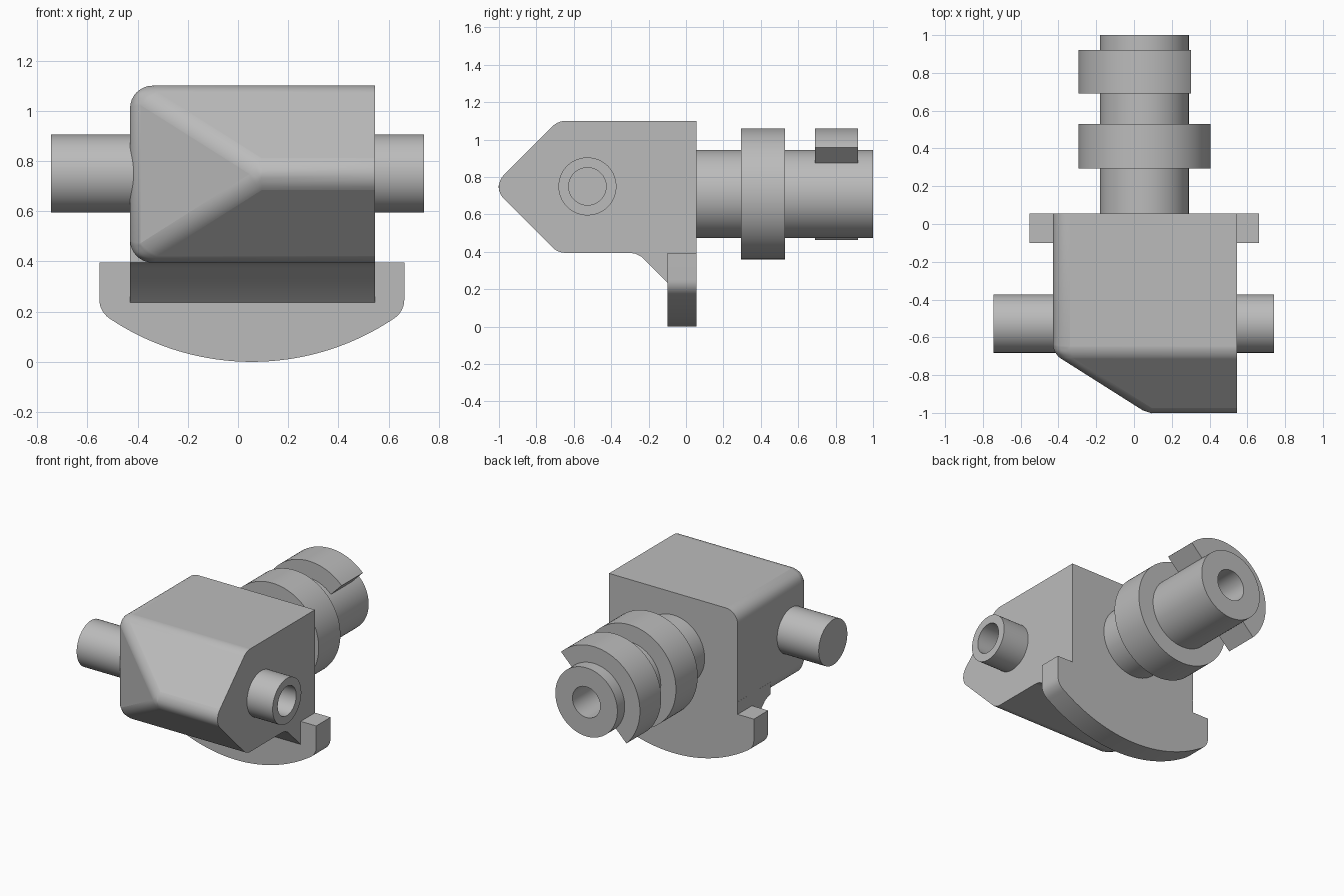
import bpy, bmesh, math
from mathutils import Vector, Matrix

if "Cube" in bpy.data.objects:
    bpy.data.objects.remove(bpy.data.objects["Cube"])

grey = bpy.data.materials.new("plain grey")
grey.use_nodes = True
GREY = (0.5, 0.5, 0.5, 1)
grey.diffuse_color = GREY
grey.node_tree.nodes["Principled BSDF"].inputs["Base Color"].default_value = GREY

XL, XR, BACK = -0.43, 0.545, 0.055     # body sides and rear face
FILLET = 0.09
AXIS_X, AXIS_Z = 0.055, 0.71           # rear shaft axis


def finish(name, bm):
    """Turn a bmesh into a grey object with sharp-edged smooth shading."""
    bmesh.ops.recalc_face_normals(bm, faces=bm.faces)
    mesh = bpy.data.meshes.new(name)
    bm.to_mesh(mesh)
    bm.free()
    mesh.materials.append(grey)
    obj = bpy.data.objects.new(name, mesh)
    bpy.context.collection.objects.link(obj)
    smooth(obj)
    return obj


def smooth(obj):
    bpy.ops.object.select_all(action='DESELECT')
    obj.select_set(True)
    bpy.context.view_layer.objects.active = obj
    bpy.ops.object.shade_smooth_by_angle(angle=math.radians(30))


def prism(name, points, depth):
    """Extrude a closed outline of 3D points along the depth vector."""
    bm = bmesh.new()
    face = bm.faces.new([bm.verts.new(p) for p in points])
    ext = bmesh.ops.extrude_face_region(bm, geom=[face], use_keep_orig=True)
    moved = [g for g in ext["geom"] if isinstance(g, bmesh.types.BMVert)]
    bmesh.ops.translate(bm, verts=moved, vec=depth)
    return finish(name, bm)


def lathe(name, profile, matrix, steps=96):
    """Spin a (radius, height) profile round z, then place it."""
    bm = bmesh.new()
    verts = [bm.verts.new((r, 0, h)) for r, h in profile]
    edges = [bm.edges.new(pair) for pair in zip(verts, verts[1:])]
    bmesh.ops.spin(bm, geom=verts + edges, cent=(0, 0, 0), axis=(0, 0, 1),
                   angle=math.tau, steps=steps, use_merge=True)
    bmesh.ops.remove_doubles(bm, verts=bm.verts, dist=1e-5)
    bmesh.ops.transform(bm, matrix=matrix, verts=bm.verts)
    return finish(name, bm)


# Body: wedge-nosed block whose nose is cut back on one side
outline = [(BACK, 1.10), (-0.685, 1.10), (-1.0375, 0.7475),
           (-0.685, 0.395), (BACK, 0.395)]
bm = bmesh.new()
right = [bm.verts.new((XR, y, z)) for y, z in outline]
left = [bm.verts.new((0.127 if y < -1 else XL, y, z)) for y, z in outline]
bm.faces.new(right)
bm.faces.new((left[0], left[1], left[3], left[4]))
bm.faces.new(left[1:4])
for i in range(5):
    j = (i + 1) % 5
    bm.faces.new((right[i], right[j], left[j], left[i]))
bmesh.ops.recalc_face_normals(bm, faces=bm.faces)
weight = bm.edges.layers.float.new("bevel_weight_edge")
for e in bm.edges:
    on_right = all(v.co.x > XR - 0.01 for v in e.verts)
    on_back = all(v.co.y > BACK - 0.01 for v in e.verts)
    if not on_right and not on_back:
        e[weight] = min(1, math.tan(e.calc_face_angle() / 2))
body = finish("body", bm)
bevel = body.modifiers.new("fillet", 'BEVEL')
bevel.limit_method = 'WEIGHT'
bevel.width = FILLET
bevel.segments = 8

# Opening in the body for the bored cross pin
PIN = Matrix.Translation((0, -0.527, 0.75)) @ Matrix.Rotation(math.pi / 2, 4, 'Y')
cutter = lathe("pin_cutter", [(0, 0.3), (0.125, 0.3), (0.125, 0.7), (0, 0.7)], PIN)
cutter.hide_render = True
cut = body.modifiers.new("pin_opening", 'BOOLEAN')
cut.operation = 'DIFFERENCE'
cut.object = cutter
bpy.context.view_layer.objects.active = body
for mod in ("fillet", "pin_opening"):
    bpy.ops.object.modifier_apply(modifier=mod)
bpy.data.objects.remove(cutter)
smooth(body)

# Cross pin with a blind drilled hole on one end
lathe("cross_pin", [(0, -0.745), (0.155, -0.745), (0.155, 0.74),
                    (0.1, 0.74), (0.1, -0.3), (0, -0.36)], PIN)

# Gusset under the body, running into the foot plate
gusset = [(-0.3, 0.48), (-0.3, 0.395), (-0.27, 0.39), (-0.24, 0.375),
          (-0.1, 0.237), (BACK, 0.237), (BACK, 0.48)]
prism("gusset", [(XL, y, z) for y, z in gusset], Vector((XR - XL, 0, 0)))

# Foot plate: flat top, rounded corners, bowed lower edge
HALF, BOW = 0.6075, 1.016
half = []
for i in range(25):
    x = 0.555 * i / 24
    half.append((x, BOW - math.sqrt(BOW ** 2 - x ** 2)))
start, corner, end = Vector(half[-1]), Vector((HALF, 0.195)), Vector((HALF, 0.25))
for i in range(1, 9):
    t = i / 8
    half.append(tuple(start * (1 - t) ** 2 + corner * 2 * t * (1 - t) + end * t * t))
half.append((HALF, 0.395))
plate = half + [(-x, z) for x, z in reversed(half[1:])]
prism("foot_plate", [(AXIS_X + x, -0.1, z) for x, z in plate],
      Vector((0, BACK + 0.1, 0)))

# Rear shaft with its full collar and blind hole
SHAFT = Matrix.Translation((AXIS_X, 0, AXIS_Z)) @ Matrix.Rotation(-math.pi / 2, 4, 'X')
lathe("rear_shaft", [(0, 0), (0.235, 0), (0.235, 0.295), (0.35, 0.295),
                     (0.35, 0.53), (0.235, 0.53), (0.235, 1.0),
                     (0.105, 1.0), (0.105, 0.16), (0, 0.1)], SHAFT)

# Half collar near the shaft end
arc = [math.radians(45 + 180 * i / 48) for i in range(49)]
ring = [(0.35, a) for a in arc] + [(0.234, a) for a in reversed(arc)]
prism("half_collar", [(AXIS_X + r * math.cos(a), 0.69, AXIS_Z + r * math.sin(a))
                      for r, a in ring], Vector((0, 0.23, 0)))
